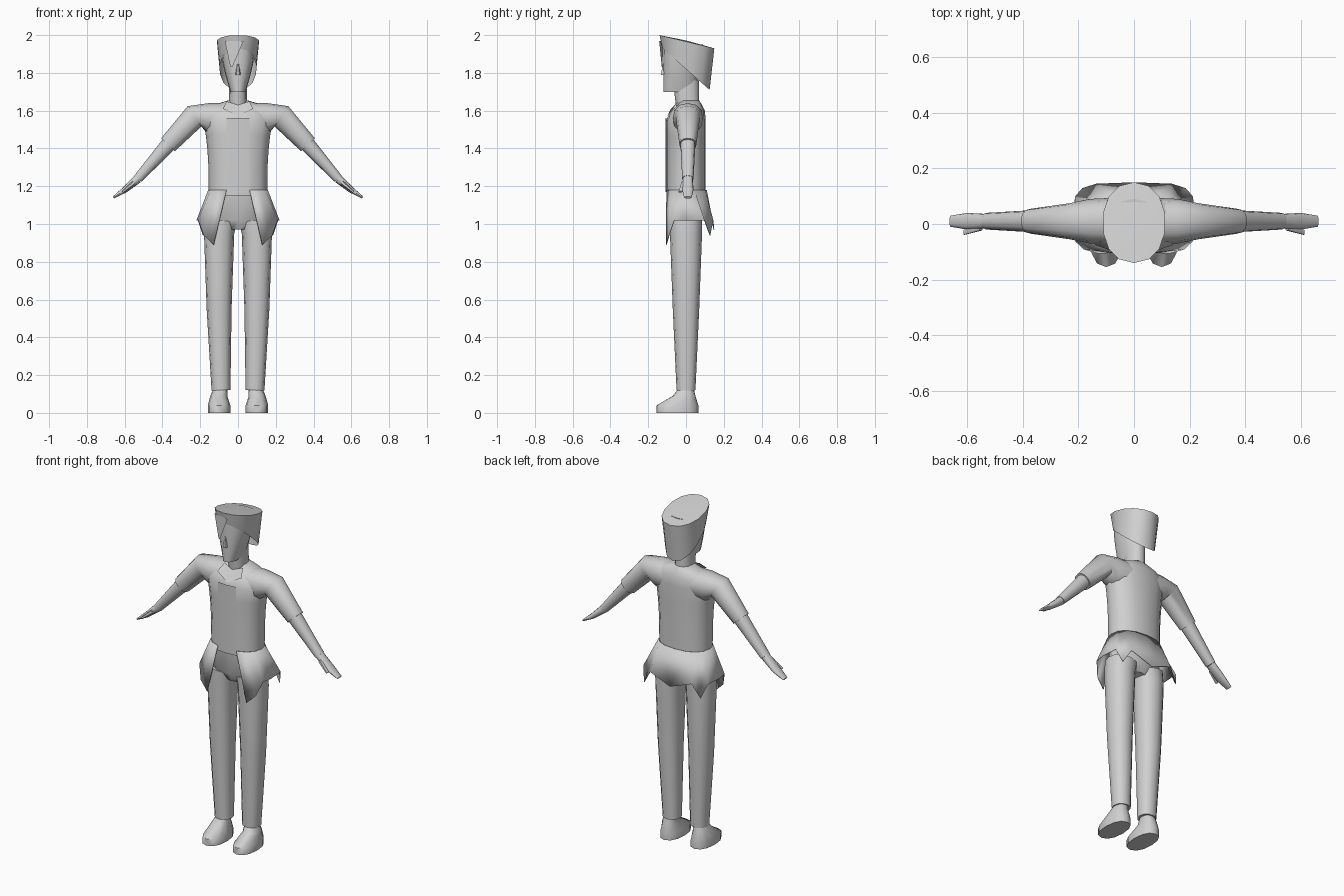
import bpy, bmesh, math
from mathutils import Vector

cube = bpy.data.objects.get("Cube")
if cube:
    bpy.data.objects.remove(cube, do_unlink=True)

# One plain grey for the whole figure
grey = bpy.data.materials.new("plain grey")
grey.use_nodes = True
colour = (0.63, 0.63, 0.63, 1)
grey.diffuse_color = colour
grey.node_tree.nodes["Principled BSDF"].inputs["Base Color"].default_value = colour


def finish(name, bm):
    """Weld the mesh, turn its faces outward and add it to the scene, smooth with sharp edges kept."""
    bmesh.ops.remove_doubles(bm, verts=bm.verts, dist=0.0002)
    bmesh.ops.recalc_face_normals(bm, faces=bm.faces)
    mesh = bpy.data.meshes.new(name)
    bm.to_mesh(mesh)
    bm.free()
    mesh.materials.append(grey)
    obj = bpy.data.objects.new(name, mesh)
    bpy.context.collection.objects.link(obj)
    bpy.ops.object.select_all(action="DESELECT")
    obj.select_set(True)
    bpy.context.view_layer.objects.active = obj
    bpy.ops.object.shade_smooth_by_angle(angle=math.radians(50))
    return obj


def rounded(angle, power):
    """Point of a unit superellipse; a low power makes it squarer."""
    return [math.copysign(abs(f(angle)) ** power, f(angle)) for f in (math.cos, math.sin)]


def tube(name, rings, side=1, sides=12):
    """Closed loft through rings of (x, y, z, half width, half depth), square to its path."""
    bm = bmesh.new()
    loops = []
    for index, (x, y, z, width, depth) in enumerate(rings):
        before = rings[max(index - 1, 0)]
        after = rings[min(index + 1, len(rings) - 1)]
        across = Vector((after[2] - before[2], 0, before[0] - after[0])).normalized()
        loop = []
        for step in range(sides):
            c, s = rounded(math.tau * step / sides, 0.88)
            point = Vector((x, y + s * depth, z)) + across * c * width
            point.x *= side
            loop.append(bm.verts.new(point))
        loops.append(loop)
    for lower, upper in zip(loops, loops[1:]):
        for i in range(sides):
            bm.faces.new((lower[i - 1], lower[i], upper[i], upper[i - 1]))
    bm.faces.new(loops[0])
    bm.faces.new(loops[-1])
    return finish(name, bm)


def sheet(name, rows, sides=(1, -1)):
    """Open surface through rows of points, repeated on each listed side of the body."""
    bm = bmesh.new()
    for side in sides:
        grid = [[bm.verts.new((side * x, y, z)) for x, y, z in row] for row in rows]
        for a, b in zip(grid, grid[1:]):
            for i in range(len(a) - 1):
                bm.faces.new((a[i], a[i + 1], b[i + 1], b[i]))
    return finish(name, bm)


def sweep(start, count):
    """Angles round one side of the body, from the front to the middle of the back."""
    first, last = math.radians(start), math.radians(90)
    return [first + (last - first) * i / (count - 1) for i in range(count)]


# Jacket body widening to the chest, then closing over the shoulders
chest = []
for i in range(6):
    t = i / 5
    chest.append((0, 0, 1.15 + 0.4 * t, 0.155 + 0.03 * t ** 3, 0.104))
shoulders = [(0, 0.01, 1.6, 0.17, 0.09), (0, 0.02, 1.63, 0.13, 0.065), (0, 0.02, 1.655, 0.05, 0.05)]
tube("jacket_body", chest + shoulders, sides=16)
tube("hips", [(0, 0, 0.97, 0.07, 0.06), (0, 0, 1.02, 0.16, 0.085), (0, 0, 1.18, 0.145, 0.095)])
tube("neck", [(0, 0.01, 1.6, 0.05, 0.06), (0, 0, 1.76, 0.045, 0.07)])

# Jacket skirt, open in front, flaring to a hem with pointed flaps and a notched tail
drops = [0.13, 0.08, 0, 0, 0, 0.08, 0, 0.05]
waist, hem = [], []
for angle, drop in zip(sweep(-70, len(drops)), drops):
    c, s = rounded(angle, 0.88)
    waist.append((0.158 * c, 0.11 * s, 1.18))
    c, s = rounded(angle, 0.5)
    hem.append((0.22 * c, 0.02 + 0.13 * s, 1.02 - drop))
skirt = sheet("jacket_skirt", [waist, hem])
skirt.modifiers.new("cloth", "SOLIDIFY").thickness = 0.004

# Shirt front between the jacket edges, and the collar above it
sheet("shirt_front", [[(0, -0.109, z), (0.06, -0.103, z)] for z in (1.17, 1.56)])
sheet("collar", [[(0, -0.1, 1.57), (0.08, -0.08, 1.61)], [(0, -0.055, 1.63), (0.06, -0.04, 1.65)]])

# Head, broadening from the chin upward
head = []
for i in range(6):
    t = i / 5
    front, back = -0.12, 0.05 + 0.04 * t
    width = 0.04 + 0.05 * math.sin(t * math.pi / 2)
    head.append((0, (front + back) / 2, 1.7 + 0.25 * t, width, (back - front) / 2))
tube("head", head, sides=16)
tube("nose", [(0, -0.115, 1.85, 0.005, 0.008), (0, -0.12, 1.79, 0.014, 0.015)], sides=6)

# Hair with a sloping flat crown and a hairline falling to the nape
crown, hairline = [], []
for angle in sweep(-90, 8):
    c, s = rounded(angle, 0.9)
    y = 0.005 + 0.145 * s
    crown.append((0.113 * c, y, 1.966 - 0.24 * y))
    hairline.append((0.097 * c, 0.125 * s, 1.82 - 0.11 * s))
middle = [(0, 0, 1.972)] * len(crown)
sheet("hair", [middle, crown, hairline])
sheet("hair_fringe", [[(-0.07, -0.12, 1.97), (0.03, -0.142, 1.97)],
                      [(-0.04, -0.125, 1.83), (-0.03, -0.128, 1.83)]], sides=[1])

# Limbs, built once per side
for side, label in ((1, "left"), (-1, "right")):
    tube(label + "_sleeve", [(0.06, 0.01, 1.56, 0.08, 0.085), (0.16, 0.01, 1.56, 0.08, 0.08),
                             (0.23, 0.01, 1.57, 0.065, 0.065), (0.37, 0.01, 1.42, 0.05, 0.045)], side)
    tube(label + "_forearm", [(0.36, 0.01, 1.43, 0.042, 0.04), (0.53, 0.01, 1.24, 0.025, 0.03)], side)
    tube(label + "_hand", [(0.53, 0.01, 1.24, 0.024, 0.026), (0.6, 0.01, 1.18, 0.016, 0.03),
                           (0.66, 0.01, 1.14, 0.006, 0.02)], side)
    tube(label + "_thumb", [(0.55, -0.01, 1.22, 0.012, 0.015), (0.61, -0.03, 1.17, 0.006, 0.01)],
         side, sides=6)
    tube(label + "_trouser_leg", [(0.09, 0, 0.12, 0.05, 0.05), (0.1, 0, 0.55, 0.066, 0.07),
                                  (0.1, 0, 0.95, 0.08, 0.085), (0.09, 0, 1.02, 0.085, 0.085)], side)
    sole = (0.1, -0.045, 0, 0.06, 0.11)
    tube(label + "_shoe", [sole, (0.1, -0.045, 0.04, 0.06, 0.11), (0.1, -0.01, 0.09, 0.045, 0.06),
                           (0.09, 0, 0.13, 0.036, 0.04)], side)
